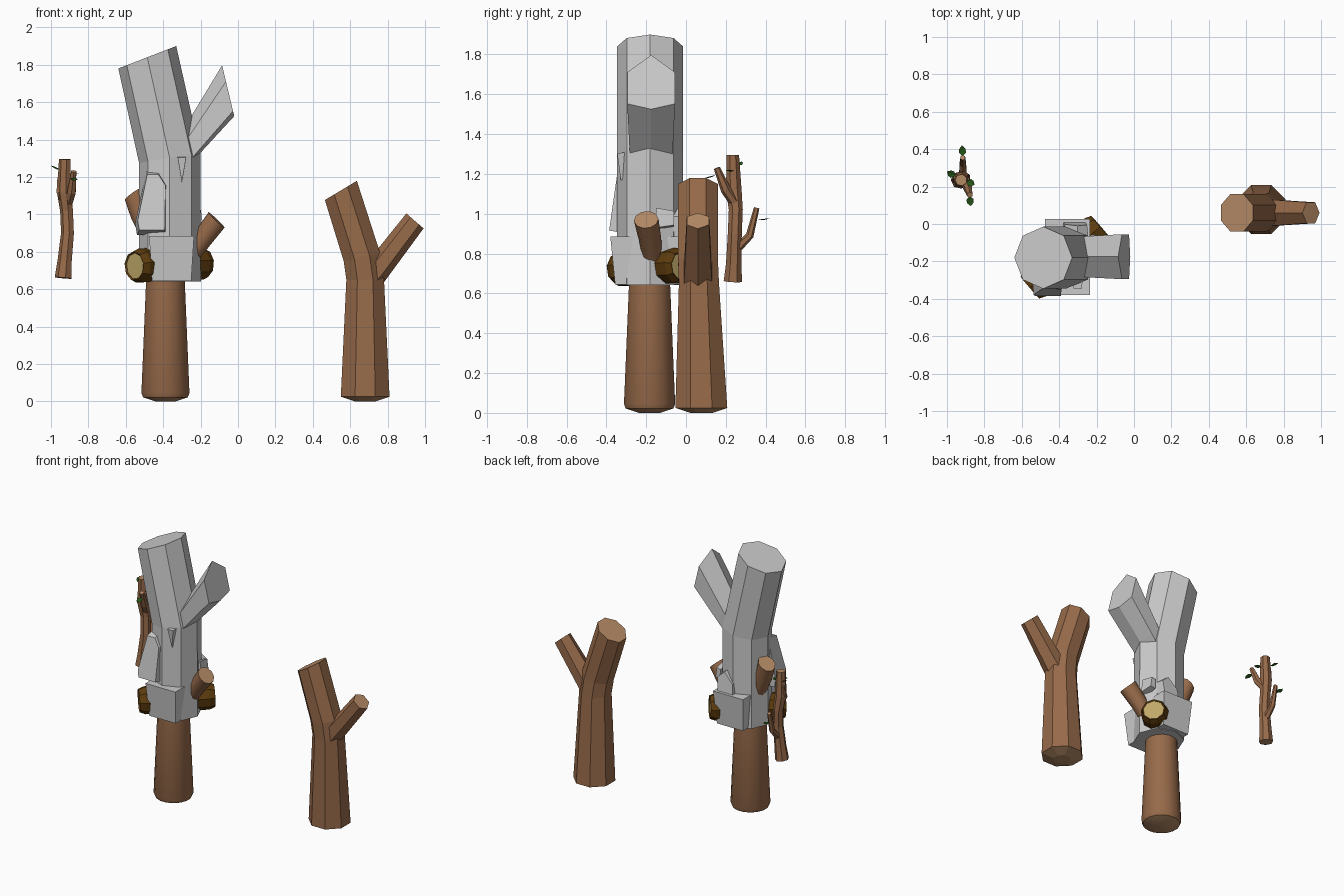
import bpy, math
from mathutils import Vector

if "Cube" in bpy.data.objects:
    bpy.data.objects.remove(bpy.data.objects["Cube"])


def material(name, rgb):
    m = bpy.data.materials.new(name)
    m.use_nodes = True
    m.diffuse_color = (*rgb, 1)
    node = next(n for n in m.node_tree.nodes if n.type == 'BSDF_PRINCIPLED')
    node.inputs["Base Color"].default_value = (*rgb, 1)
    node.inputs["Roughness"].default_value = 0.9
    return m


brown = material("brown bark", (0.31, 0.145, 0.068))
tan = material("tan cut wood", (0.47, 0.26, 0.135))
grey = material("pale grey", (0.6, 0.6, 0.6))
dark = material("dark bark", (0.11, 0.045, 0.004))
yellow = material("yellow cut wood", (0.52, 0.39, 0.14))
green = material("leaf green", (0.02, 0.1, 0.01))


def loft(name, rings, mats, cap_rings=0, smooth=False):
    """Skin equal-sized rings; end caps and the last cap_rings bands use slot 1."""
    n = len(rings[0])
    verts = [v for r in rings for v in r]
    faces, slots = [], []
    bands = len(rings) - 1
    for k in range(bands):
        for i in range(n):
            j = (i + 1) % n
            faces.append((k * n + i, k * n + j, (k + 1) * n + j, (k + 1) * n + i))
            slots.append(1 if k < cap_rings else 0)
    faces += [tuple(reversed(range(n))), tuple(range(bands * n, bands * n + n))]
    slots += [1, 1]
    me = bpy.data.meshes.new(name)
    me.from_pydata(verts, [], faces)
    for m in mats:
        me.materials.append(m)
    for p, s in zip(me.polygons, slots):
        p.material_index = min(s, len(mats) - 1)
    ob = bpy.data.objects.new(name, me)
    bpy.context.collection.objects.link(ob)
    if smooth:
        bpy.ops.object.select_all(action='DESELECT')
        ob.select_set(True)
        bpy.context.view_layer.objects.active = ob
        bpy.ops.object.shade_smooth_by_angle(angle=math.radians(50))
    return ob


def tube(name, stations, mats, n=8, twist=0.5, **kw):
    """Loft circles given as (centre, radius[, normal]) along a path."""
    pts = [Vector(s[0]) for s in stations]
    rings = []
    for k, s in enumerate(stations):
        axis = Vector(s[2]) if len(s) > 2 else pts[min(k + 1, len(pts) - 1)] - pts[max(k - 1, 0)]
        q = Vector((0, 0, 1)).rotation_difference(axis.normalized())
        angles = [2 * math.pi * (i + twist) / n for i in range(n)]
        rings.append([pts[k] + q @ Vector((s[1] * math.cos(a), s[1] * math.sin(a), 0)) for a in angles])
    return loft(name, rings, mats, **kw)


def side_branch(name, y, sections, shares, mats):
    """Six-sided limb; each section is top point, bottom point, half width."""
    rings = []
    for top, bottom, w in sections:
        top, bottom = Vector((top[0], y, top[1])), Vector((bottom[0], y, bottom[1]))
        high, low = (top.lerp(bottom, t) for t in shares)
        off = Vector((0, w, 0))
        rings.append([top, high - off, low - off, bottom, low + off, high + off])
    return loft(name, rings, mats)


def slab(name, outline, y0, y1, taper, lean=0):
    """Grey slab: xz outline at y0, shrunk by taper and lifted by lean at y1."""
    cx = sum(p[0] for p in outline) / len(outline)
    cz = sum(p[1] for p in outline) / len(outline)
    back = [(x, y0, z) for x, z in outline]
    front = [(cx + (x - cx) * taper, y1 + lean * (z - cz), cz + (z - cz) * taper) for x, z in outline]
    if y1 > y0:
        back.reverse()
        front.reverse()
    return loft(name, [back, front], [grey])


UP = (0, 0, 1)

# Round handle log
hx, hy = -0.388, -0.183
tube("handle_log", [((hx, hy, 0), 0.055, UP), ((hx, hy, 0.022), 0.122, UP),
                    ((hx, hy, 0.045), 0.131, UP), ((hx, hy, 0.7), 0.103, UP)],
     [brown, tan], n=16, cap_rings=1, smooth=True)

# Grey forked trunk
tube("grey_trunk", [((-0.365, -0.18, 0.642), 0.166, UP), ((-0.365, -0.18, 1.3), 0.166, (-0.15, 0, 1)),
                    ((-0.485, -0.18, 1.84), 0.166, (-0.36, 0, 0.93))], [grey], twist=0)
side_branch("grey_branch", -0.175, [((-0.38, 1.31), (-0.3, 1.22), 0.1),
                                    ((-0.28, 1.475), (-0.2, 1.33), 0.11),
                                    ((-0.085, 1.797), (-0.02, 1.525), 0.12)], (0.32, 0.9), [grey])

# Grey blocks and shards stuck to the trunk
block = [(-0.46, 0.645), (-0.25, 0.645), (-0.235, 0.885), (-0.475, 0.885)]
slab("front_block", block, -0.26, -0.368, 1.0, -0.1)
slab("back_block", block, -0.1, 0.015, 1.0, 0.1)
slab("tall_shard", [(-0.54, 0.89), (-0.38, 0.89), (-0.375, 1.17), (-0.42, 1.24), (-0.49, 1.24), (-0.55, 0.95)],
     -0.24, -0.365, 0.85, 0.12)
slab("small_shard", [(-0.3, 1.16), (-0.275, 1.31), (-0.325, 1.31)], -0.26, -0.34, 0.9, -0.12)
slab("back_shard", [(-0.39, 0.86), (-0.25, 0.86), (-0.24, 0.99), (-0.3, 1.04), (-0.38, 0.96)], -0.12, 0.0, 0.85, -0.1)
slab("side_shard", [(-0.24, 0.92), (-0.185, 0.93), (-0.2, 1.03), (-0.24, 1.02)], -0.15, -0.06, 0.7)

# Dark log pushed diagonally through the trunk
a, b = Vector((-0.55, -0.335, 0.724)), Vector((-0.185, -0.02, 0.738))
d = (b - a).normalized()
tube("cross_log", [(a, 0.07, d), (a - d * 0.008, 0.078, d), (a + d * 0.03, 0.094, d), (a.lerp(b, 0.5), 0.088, d),
                   (b - d * 0.03, 0.092, d), (b + d * 0.008, 0.078, d), (b, 0.07, d)],
     [dark, yellow], n=9)

# Brown stubs
tube("left_stub", [((-0.45, -0.16, 0.84), 0.05), ((-0.52, -0.145, 1.0), 0.058),
                   ((-0.556, -0.13, 1.11), 0.062, (-0.55, 0.15, 0.8))], [brown, tan], n=10, smooth=True)
tube("right_stub", [((-0.25, -0.17, 0.78), 0.048), ((-0.19, -0.18, 0.87), 0.056),
                    ((-0.115, -0.2, 0.97), 0.062, (0.69, -0.08, 0.72))], [brown, tan], n=10, smooth=True)

# Brown forked trunk
tube("brown_trunk", [((0.68, 0.077, 0), 0.06, UP), ((0.68, 0.077, 0.025), 0.141, UP),
                     ((0.68, 0.065, 0.65), 0.109, UP), ((0.663, 0.06, 0.77), 0.108, (-0.22, 0, 1)),
                     ((0.55, 0.06, 1.128), 0.108, (-0.5, 0, 0.83))], [brown, tan], cap_rings=1)
side_branch("brown_branch", 0.06, [((0.66, 0.72), (0.7, 0.53), 0.075), ((0.754, 0.823), (0.79, 0.65), 0.068),
                                   ((0.9, 1.005), (0.992, 0.925), 0.056)], (0.25, 0.75), [brown, tan])

# Thin twig with offshoots
twig = [((-0.933, 0.235, 0.66), 0.047), ((-0.925, 0.24, 0.75), 0.04), ((-0.91, 0.245, 0.9), 0.036),
        ((-0.915, 0.25, 1.02), 0.036), ((-0.928, 0.24, 1.12), 0.04), ((-0.925, 0.235, 1.295), 0.032)]
tube("twig_stem", twig, [brown, tan], n=7)
tube("twig_back_offshoot", [((-0.915, 0.25, 0.82), 0.024), ((-0.915, 0.32, 0.89), 0.02),
                            ((-0.915, 0.355, 1.03), 0.014)], [brown, tan], n=6)
tube("twig_front_offshoot", [((-0.912, 0.25, 1.05), 0.027), ((-0.89, 0.2, 1.12), 0.026),
                             ((-0.878, 0.155, 1.23), 0.016)], [brown, tan], n=6)
tube("twig_left_offshoot", [((-0.925, 0.24, 1.06), 0.024), ((-0.955, 0.235, 1.12), 0.018),
                            ((-0.957, 0.25, 1.2), 0.01)], [brown, tan], n=6)


def leaf(name, base, tip):
    base, tip = Vector(base), Vector(tip)
    along = tip - base
    side = along.cross(Vector(UP)).normalized() * 0.02
    low, mid = base + along * 0.35, base + along * 0.7
    drop = Vector((0, 0, -0.005))
    verts = [base, low + side, mid + side * 0.8, tip, mid - side * 0.8, low - side, low + drop, mid + drop]
    me = bpy.data.meshes.new(name)
    me.from_pydata(verts, [], [(0, 6, 1), (1, 6, 7, 2), (2, 7, 3), (0, 5, 6), (5, 4, 7, 6), (4, 3, 7)])
    me.materials.append(green)
    bpy.context.collection.objects.link(bpy.data.objects.new(name, me))


# Leaves
leaf("leaf_back", (-0.915, 0.362, 0.97), (-0.92, 0.42, 0.978))
leaf("leaf_left", (-0.955, 0.255, 1.238), (-1.0, 0.28, 1.262))
leaf("leaf_right", (-0.895, 0.23, 1.215), (-0.852, 0.21, 1.22))
leaf("leaf_front", (-0.88, 0.15, 1.195), (-0.872, 0.095, 1.18))
